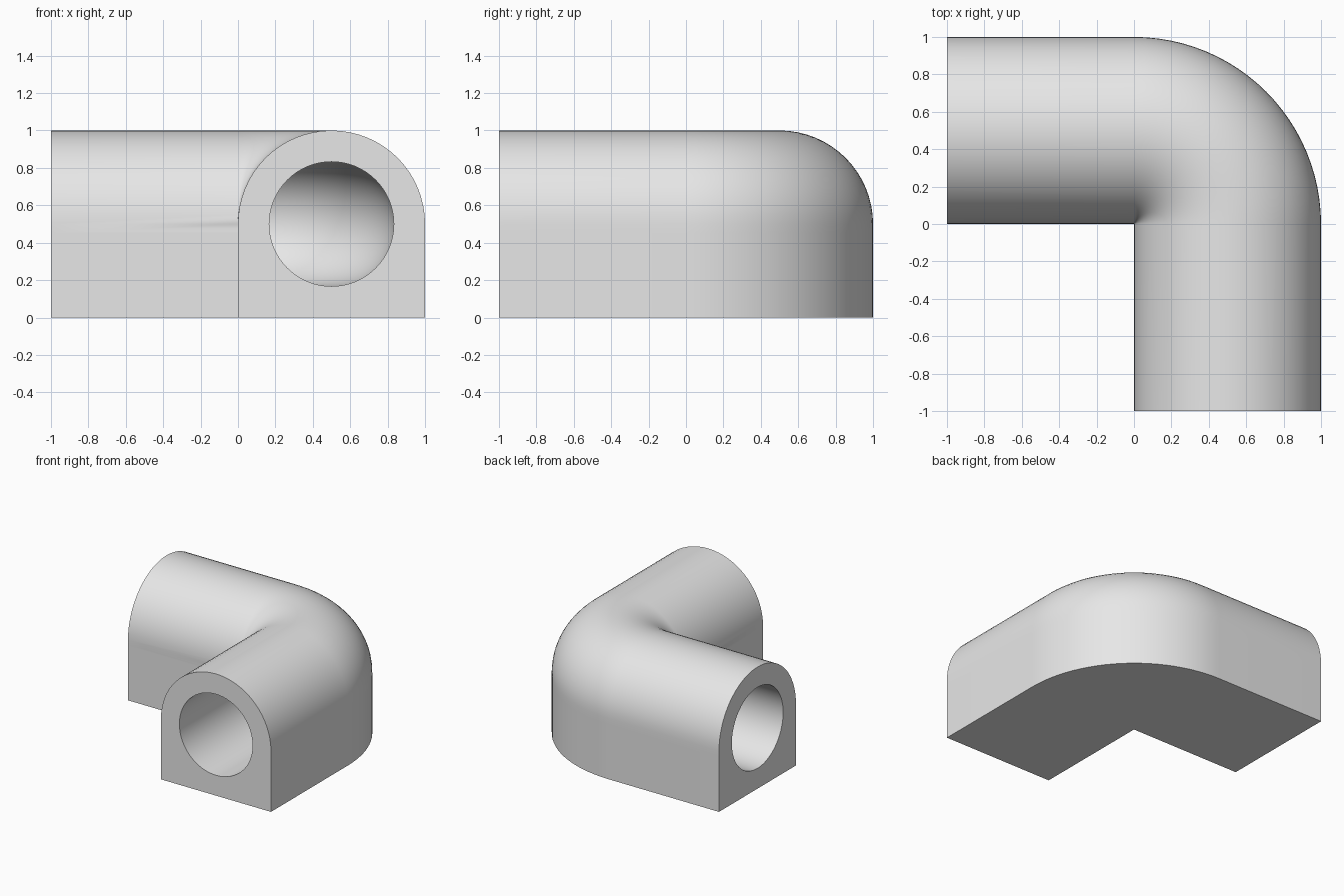
import bpy, bmesh, math
from mathutils import Vector

if "Cube" in bpy.data.objects:
    bpy.data.objects.remove(bpy.data.objects["Cube"])

SIDES, BEND = 64, 24

# Arched outer profile (round top, square foot) and the round bore, as (offset, z)
outer, bore = [], []
for i in range(SIDES):
    a = 2 * math.pi * i / SIDES
    c, s = math.cos(a), math.sin(a)
    k = 0.5 if i <= SIDES // 2 else 0.5 / max(abs(c), abs(s))
    outer.append((k * c, 0.5 + k * s))
    bore.append((0.333 * c, 0.5 + 0.333 * s))

# Path stations: corner point plus outward direction; centreline radius is 0.5
stations = [(Vector((0, -1, 0)), 0.0)]
stations += [(Vector((0, 0, 0)), math.pi / 2 * j / BEND) for j in range(BEND + 1)]
stations += [(Vector((-1, 0, 0)), math.pi / 2)]

bm = bmesh.new()


def sweep(profile):
    rings = []
    for base, t in stations:
        d = Vector((math.cos(t), math.sin(t), 0))
        rings.append([bm.verts.new(base + d * (0.5 + u) + Vector((0, 0, z)))
                      for u, z in profile])
    for r0, r1 in zip(rings, rings[1:]):
        join(r0, r1)
    return rings


def join(r0, r1):
    for i in range(SIDES):
        j = (i + 1) % SIDES
        bm.faces.new((r0[i], r0[j], r1[j], r1[i]))


# Outer skin, bore and the two flat end faces
skin, hole = sweep(outer), sweep(bore)
for end in (0, -1):
    join(skin[end], hole[end])

# Collapse the inside corner, where the bend pivots on one vertical line
bmesh.ops.remove_doubles(bm, verts=bm.verts[:], dist=1e-5)
bmesh.ops.recalc_face_normals(bm, faces=bm.faces[:])

mesh = bpy.data.meshes.new("elbow_pipe")
bm.to_mesh(mesh)
bm.free()
obj = bpy.data.objects.new("elbow_pipe", mesh)
bpy.context.collection.objects.link(obj)

mat = bpy.data.materials.new("light grey")
mat.diffuse_color = (0.8, 0.8, 0.8, 1)
mat.use_nodes = True
mat.node_tree.nodes["Principled BSDF"].inputs["Base Color"].default_value = mat.diffuse_color
mesh.materials.append(mat)

bpy.context.view_layer.objects.active = obj
obj.select_set(True)
bpy.ops.object.shade_smooth_by_angle(angle=math.radians(35))
